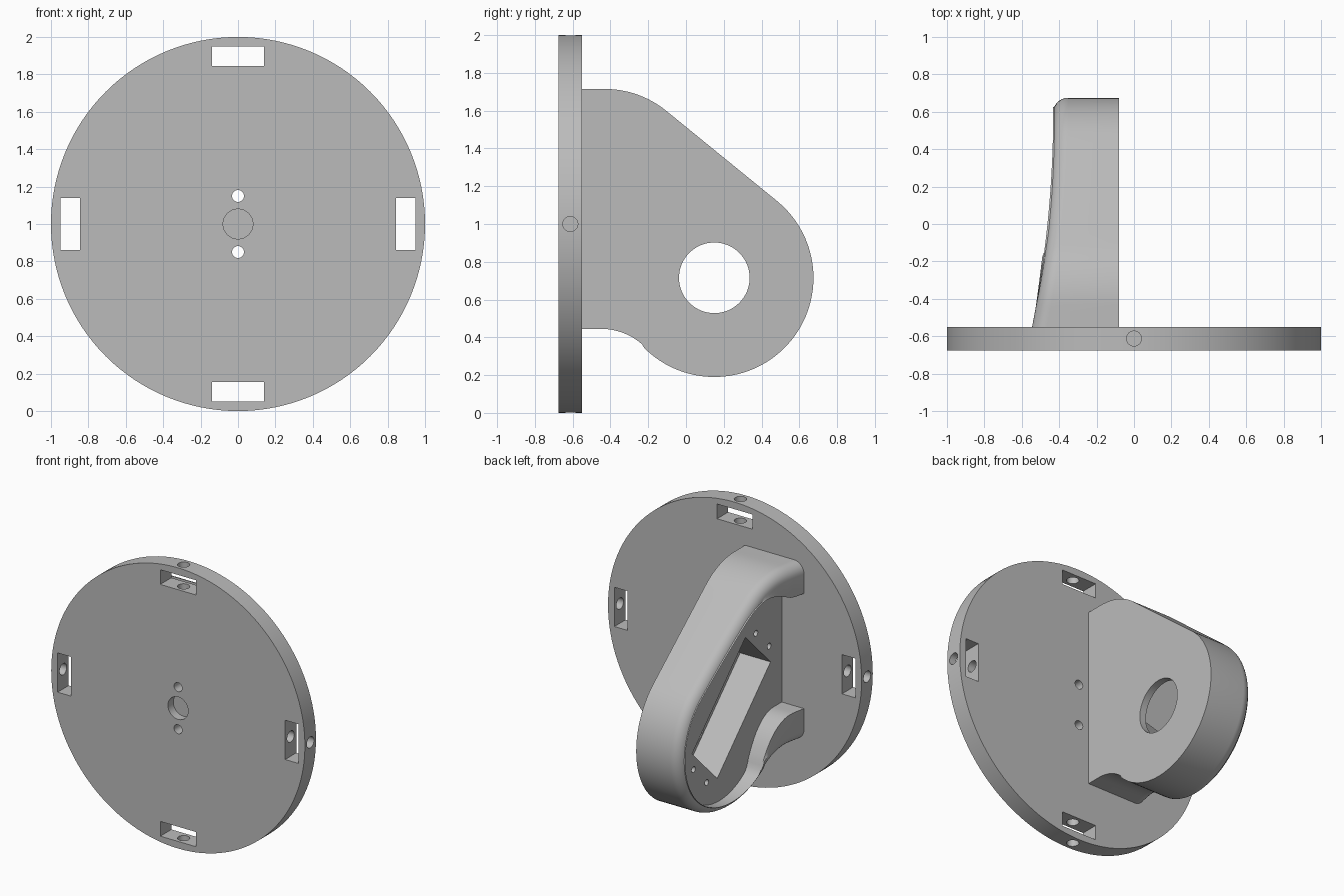
import bpy, bmesh
from math import sin, cos, pi, radians, sqrt
from mathutils import Vector, Matrix

cube = bpy.data.objects.get("Cube")
if cube:
    bpy.data.objects.remove(cube, do_unlink=True)

grey = bpy.data.materials.new("plain_grey")
grey.use_nodes = True
grey.diffuse_color = (0.5, 0.5, 0.5, 1)
grey.node_tree.nodes["Principled BSDF"].inputs["Base Color"].default_value = (0.5, 0.5, 0.5, 1)


def make_object(name, bm):
    bmesh.ops.recalc_face_normals(bm, faces=bm.faces)
    mesh = bpy.data.meshes.new(name)
    bm.to_mesh(mesh)
    bm.free()
    mesh.materials.append(grey)
    obj = bpy.data.objects.new(name, mesh)
    bpy.context.collection.objects.link(obj)
    return obj


def cylinder(name, start, end, radius, sides=32):
    start, end = Vector(start), Vector(end)
    axis = end - start
    turn = axis.to_track_quat('Z', 'Y').to_matrix().to_4x4()
    bm = bmesh.new()
    bmesh.ops.create_cone(bm, cap_ends=True, segments=sides, radius1=radius, radius2=radius,
                          depth=axis.length, matrix=Matrix.Translation((start + end) / 2) @ turn)
    return make_object(name, bm)


def box(name, centre, size, tilt=0):
    bm = bmesh.new()
    place = Matrix.Translation(centre) @ Matrix.Rotation(tilt, 4, 'X') @ Matrix.Diagonal((*size, 1))
    bmesh.ops.create_cube(bm, size=1, matrix=place)
    return make_object(name, bm)


def select(obj):
    bpy.ops.object.select_all(action='DESELECT')
    obj.select_set(True)
    bpy.context.view_layer.objects.active = obj


def cut(obj, cutter):
    select(obj)
    mod = obj.modifiers.new("cut", 'BOOLEAN')
    mod.operation, mod.solver, mod.object = 'DIFFERENCE', 'EXACT', cutter
    bpy.ops.object.modifier_apply(modifier=mod.name)
    bpy.data.objects.remove(cutter, do_unlink=True)


def finish(obj):
    select(obj)
    bpy.ops.object.shade_smooth_by_angle(angle=radians(25))


# Round base plate with four slots and radial bolt holes
FRONT, BACK = -0.675, -0.55
MID = (FRONT + BACK) / 2
plate = cylinder("base_plate", (0, FRONT, 1), (0, BACK, 1), 1, 128)
for k in range(4):
    dx, dz = round(cos(k * pi / 2)), round(sin(k * pi / 2))
    size = (0.105, 0.4, 0.28) if dx else (0.28, 0.4, 0.105)
    cut(plate, box("slot", (0.897 * dx, MID, 1 + 0.897 * dz), size))
    cut(plate, cylinder("bolt_hole", (1.1 * dx, MID, 1 + 1.1 * dz),
                        (0.73 * dx, MID, 1 + 0.73 * dz), 0.04))

# Centre recess and the two small through holes
cut(plate, cylinder("recess", (0, FRONT - 0.1, 1), (0, FRONT + 0.06, 1), 0.08))
for z in (0.85, 1.15):
    cut(plate, cylinder("pin_hole", (0, FRONT - 0.1, z), (0, BACK + 0.1, z), 0.032))
finish(plate)

# Bracket outline in (y, z), each point with its inward normal
ROOT = -0.57
HUB_Y, HUB_Z, HUB_R = 0.15, 0.715, 0.525
SLOPE = radians(39.4)
outline = []


def arc(cy, cz, r, a0, a1, steps, inward=-1):
    for i in range(steps + 1):
        a = a0 + (a1 - a0) * i / steps
        d = Vector((cos(a), sin(a)))
        outline.append((Vector((cy, cz)) + d * r, d * inward))


def straight(y0, y1, z, normal, steps):
    for i in range(steps):
        outline.append((Vector((y0 + (y1 - y0) * i / steps, z)), Vector((0, normal))))


straight(ROOT, -0.43, 1.715, -1, 4)
arc(-0.43, 1.715 - 0.515, 0.515, pi / 2, pi / 2 - SLOPE, 12)
p0, n0 = outline[-1]
p1 = Vector((HUB_Y, HUB_Z)) + HUB_R * Vector((sin(SLOPE), cos(SLOPE)))
for i in range(1, 12):
    outline.append((p0.lerp(p1, i / 12), n0))
arc(HUB_Y, HUB_Z, HUB_R, pi / 2 - SLOPE, -3 * pi / 4, 48)
hub_end = len(outline)
arc(-0.45, 0.445 - 0.33, 0.33, pi / 4, pi / 2, 12, 1)
outline.pop(hub_end)
bottom = len(outline)
for i in range(1, 5):
    outline.append((Vector((-0.45 + (ROOT + 0.45) * i / 4, 0.445)), Vector((0, 1))))


def smooth(t):
    t = max(0, min(1, t))
    return t * t * (3 - 2 * t)


def rim_x(y):
    return -0.432 - 0.113 * (max(0, 0.6 - y) / 1.15) ** 2


# Each column runs up the outer wall, round the edge and down the inner wall
BASE_X, FLOOR_X, EDGE_R = -0.08, -0.37, 0.08
bm = bmesh.new()
columns = []
for p, n in outline:
    if p.y > HUB_Z:
        wall = 0.05 + 0.17 * smooth(-p.x / 0.5)
    else:
        wall = 0.05 + 0.18 * smooth((-0.15 - p.x) / 0.3)
    reach = min(EDGE_R, wall * 0.95)
    column = [(BASE_X, p)]
    for k in range(9):
        d = reach * (1 - cos(k / 8 * pi / 2))
        q = p + n * d
        column.append((rim_x(p.x) + EDGE_R - sqrt(max(0, EDGE_R ** 2 - (EDGE_R - d) ** 2)), q))
    inner = p + n * wall
    column += [(rim_x(inner.x), inner), (FLOOR_X, inner)]
    columns.append([bm.verts.new((x, q.x, q.y)) for x, q in column])
for a, b in zip(columns, columns[1:]):
    for k in range(len(a) - 1):
        bm.faces.new((a[k], a[k + 1], b[k + 1], b[k]))
bm.faces.new([c[0] for c in columns])
bm.faces.new([c[-1] for c in columns])
bm.faces.new(columns[0] + columns[-1][::-1])
bracket = make_object("motor_bracket", bm)

# Tilted motor pocket, shaft opening and blind screw holes
POCKET_BACK = -0.13
POCKET = Vector((0.018, 0.85))
cut(bracket, box("pocket", ((POCKET_BACK - 0.7) / 2, *POCKET),
                 (0.7 + POCKET_BACK, 0.85, 0.4), -pi / 4))
cut(bracket, cylinder("shaft_hole", (-0.3, HUB_Y, HUB_Z), (0.1, HUB_Y, HUB_Z), 0.187, 64))
along = Vector((1, -1)).normalized()
across = Vector((1, 1)).normalized()
for s in (-1, 1):
    for t in (-1, 1):
        q = POCKET + along * 0.497 * s + across * 0.105 * t
        cut(bracket, cylinder("screw_hole", (FLOOR_X - 0.04, *q), (POCKET_BACK, *q), 0.021, 20))
finish(bracket)
